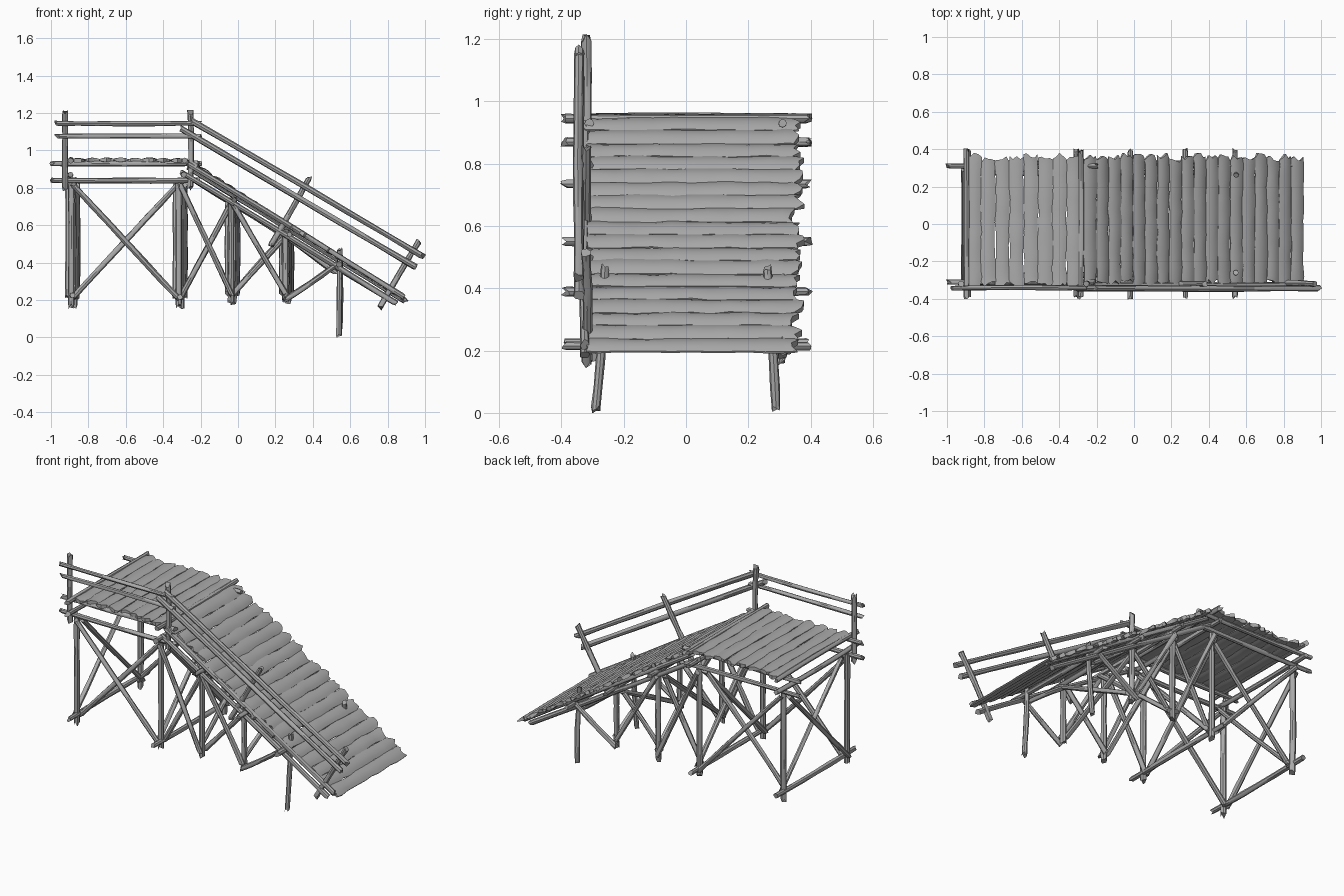
import bpy, bmesh, math, random
from mathutils import Vector

random.seed(7)
R = random.uniform

cube = bpy.data.objects.get("Cube")
if cube:
    bpy.data.objects.remove(cube)

wood = bpy.data.materials.new("weathered_grey_wood")
wood.use_nodes = True
GREY = (0.4, 0.4, 0.4, 1)
wood.diffuse_color = GREY
wood.node_tree.nodes["Principled BSDF"].inputs["Base Color"].default_value = GREY


def loft(name, rings, caps):
    """Skin a list of closed rings; caps are index tuples closing each end."""
    bm = bmesh.new()
    vs = [[bm.verts.new(p) for p in ring] for ring in rings]
    n = len(rings[0])
    for a, b in zip(vs, vs[1:]):
        for i in range(n):
            j = (i + 1) % n
            bm.faces.new((a[i], a[j], b[j], b[i]))
    for cap in caps:
        bm.faces.new([vs[0][i] for i in cap])
        bm.faces.new([vs[-1][i] for i in cap])
    bmesh.ops.recalc_face_normals(bm, faces=bm.faces)
    me = bpy.data.meshes.new(name)
    bm.to_mesh(me)
    bm.free()
    for p in me.polygons:
        p.use_smooth = True
    me.set_sharp_from_angle(angle=math.radians(40))
    me.materials.append(wood)
    ob = bpy.data.objects.new(name, me)
    bpy.context.collection.objects.link(ob)
    return ob


def log(name, a, b, r=0.015, sides=8, segs=6):
    """Slightly crooked pole with splintered ends."""
    a, b = Vector(a), Vector(b)
    d = (b - a).normalized()
    u = d.orthogonal().normalized()
    v = d.cross(u)
    bow, phase = R(-0.006, 0.006), R(0, math.tau)
    side = u * math.cos(phase) + v * math.sin(phase)
    rings = []
    for k in range(segs + 1):
        t = k / segs
        c = a.lerp(b, t) + side * bow * math.sin(math.pi * t)
        end = -1 if k == 0 else 1 if k == segs else 0
        rad = r * R(0.9, 1.08)
        ring = []
        for i in range(sides):
            w = math.tau * i / sides
            splinter = d * end * R(-0.022, 0.008)
            ring.append(c + (u * math.cos(w) + v * math.sin(w)) * rad * R(0.93, 1.07) + splinter)
        rings.append(ring)
    return loft(name, rings, [tuple(range(sides))])


def plank(name, x, z, angle, width, segs=12):
    """Split board across the deck: wavy edges, rounded top, ragged tips."""
    along = Vector((math.cos(angle), 0, math.sin(angle)))
    up = Vector((-math.sin(angle), 0, math.cos(angle)))
    cols = [-1, -0.55, 0, 0.55, 1]
    lo, hi = R(-0.36, -0.335), R(0.37, 0.39)
    tips = [[-R(0, 0.035) - 0.012 * abs(c) for c in cols] for _ in range(2)]
    rings = []
    for k in range(segs + 1):
        t = k / segs
        left, right = R(0.86, 1.12), R(0.86, 1.12)
        lift = R(-0.002, 0.002)
        top, bottom = [], []
        for i, c in enumerate(cols):
            s = c * width / 2 * (left if c < 0 else right)
            y = lo + (hi - lo) * t
            if k == 0:
                y -= tips[0][i]
            elif k == segs:
                y += tips[1][i]
            h = 0.003 + 0.009 * (1 - c * c)
            base = Vector((x, y, z)) + along * s
            top.append(base + up * (h + lift))
            bottom.append(base + up * (lift - h))
        rings.append(top + bottom[::-1])
    n = len(cols)
    caps = [(i, i + 1, 2 * n - 2 - i, 2 * n - 1 - i) for i in range(n - 1)]
    return loft(name, rings, caps)


# Upper deck boards
for i in range(8):
    plank(f"deck_board_{i}", -0.855 + i * 0.076, 0.948 + R(-0.003, 0.003), 0, 0.077)

# Ramp boards
top, foot = Vector((-0.235, 0, 0.925)), Vector((0.872, 0, 0.215))
slope = math.atan2(foot.z - top.z, foot.x - top.x)
COUNT = 18
pitch = (foot - top).length / (COUNT - 1)
for i in range(COUNT):
    p = top.lerp(foot, i / (COUNT - 1))
    plank(f"ramp_board_{i}", p.x, p.z, slope + R(-0.06, 0.06), pitch * 1.03)

# Cross logs, running from side to side
for x, z in [(-0.895, 0.945), (-0.285, 0.945), (-0.895, 0.87), (-0.29, 0.87),
             (-0.02, 0.735), (0.275, 0.55), (0.54, 0.39), (-0.885, 0.225), (-0.31, 0.215)]:
    log("cross_log", (x, -0.395, z), (x, 0.4, z))

# Trestle bents: x position, foot height, head height
bents = [(-0.885, 0.16, 0.85), (-0.31, 0.16, 0.85), (-0.03, 0.18, 0.75), (0.26, 0.185, 0.57)]
Y = 0.3
for s, side in ((-1, "front"), (1, "back")):
    y = s * Y
    for x, z0, z1 in bents:
        log(side + "_leg", (x + s * 0.007, y, z0), (x + s * 0.007, y, z1), 0.017)
    log(side + "_ramp_leg", (0.54, s * 0.29, 0.005), (0.545, s * 0.26, 0.475), 0.015)
    # Side cross braces between neighbouring bents
    for (xa, a0, a1), (xb, b0, b1) in zip(bents, bents[1:]):
        log(side + "_brace", (xa, y + s * 0.025, a1 - 0.03), (xb, y + s * 0.025, b0 + 0.04))
        log(side + "_brace", (xa, y - s * 0.025, a0 + 0.05), (xb, y - s * 0.025, b1 - 0.02))
    log(side + "_brace", (0.25, y + s * 0.025, 0.2), (0.54, y + s * 0.025, 0.4))
    log(side + "_brace", (0.27, y - s * 0.025, 0.53), (0.53, y - s * 0.025, 0.34))
    # Deck bearers and ramp stringers
    for z in (0.93, 0.84):
        log(side + "_bearer", (-1.0, s * 0.31, z), (-0.2, s * 0.31, z), 0.014)
    ys = s * 0.325 if s < 0 else 0.31
    lift = 0 if s < 0 else -0.02
    log(side + "_stringer", (-0.27, ys, 0.93 + lift), (0.89, ys, 0.215 + lift), 0.015)
    log(side + "_stringer", (-0.305, ys, 0.885), (0.85, ys, 0.18), 0.015)

# Cross braces within each bent
for x, z0, z1 in bents:
    log("bent_brace", (x - 0.025, -Y, z0 + 0.05), (x - 0.025, Y, z1 - 0.03))
    log("bent_brace", (x + 0.025, -Y, z1 - 0.03), (x + 0.025, Y, z0 + 0.05))

# Handrail on the front side: posts
for a, b in [((-0.925, 0.79), (-0.925, 1.21)), ((-0.255, 0.79), (-0.255, 1.21)),
             ((0.175, 0.49), (0.385, 0.86)), ((0.755, 0.155), (0.97, 0.52))]:
    log("rail_post", (a[0], -0.32, a[1]), (b[0], -0.32, b[1]), 0.016)

# Handrail bars, level and sloping
for z in (1.145, 1.075):
    log("level_rail", (-0.975, -0.343, z), (-0.195, -0.343, z), 0.013)
log("sloping_rail", (-0.26, -0.343, 1.165), (0.995, -0.343, 0.43), 0.016)
log("sloping_rail", (-0.31, -0.343, 1.12), (0.96, -0.343, 0.37), 0.016)
